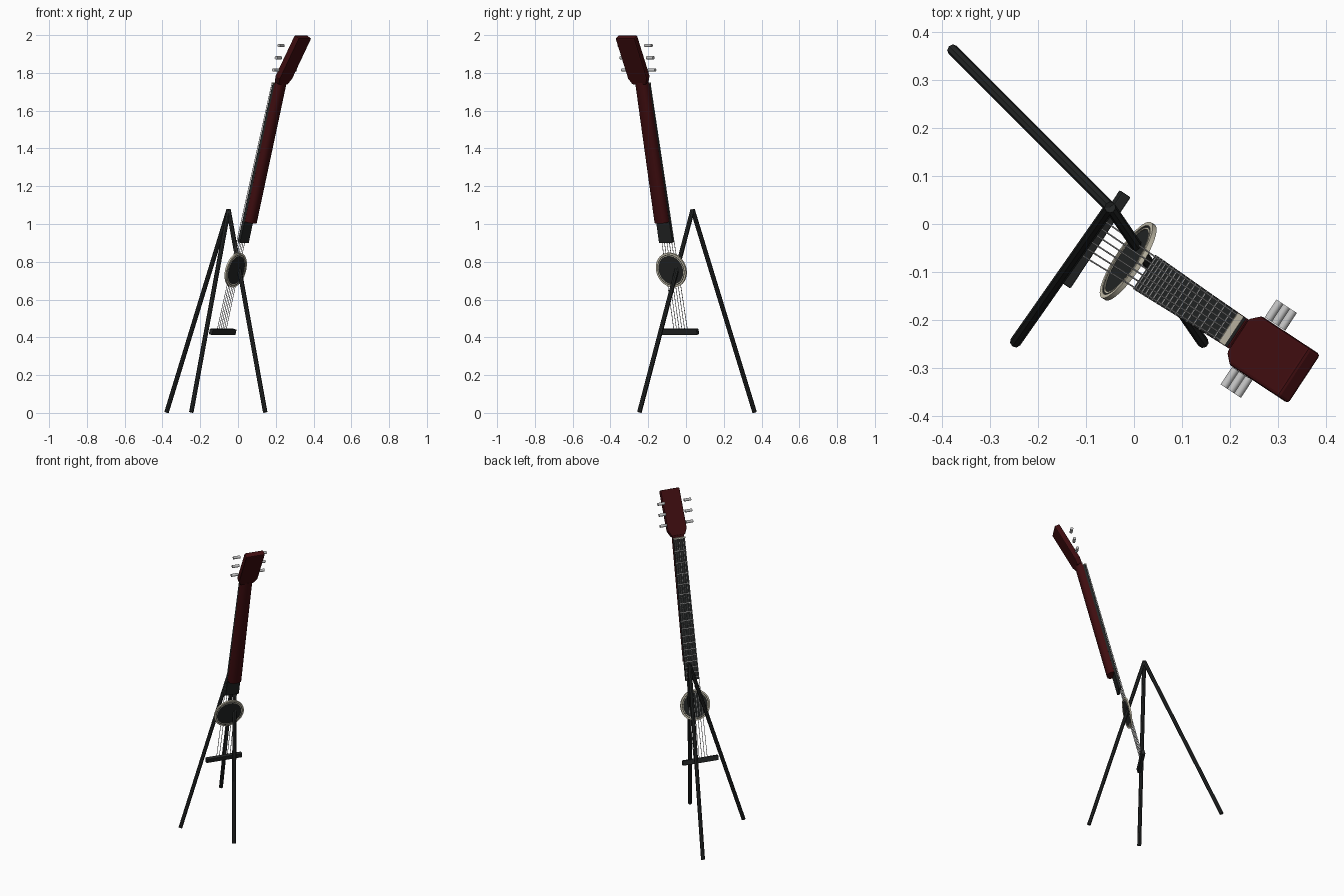
import bpy, bmesh, math
from mathutils import Vector, Matrix

if "Cube" in bpy.data.objects:
    bpy.data.objects.remove(bpy.data.objects["Cube"])


def material(name, rgb):
    m = bpy.data.materials.new(name)
    m.diffuse_color = (*rgb, 1)
    m.use_nodes = True
    m.node_tree.nodes["Principled BSDF"].inputs["Base Color"].default_value = m.diffuse_color
    return m


RED = material("dark red wood", (0.05, 0.004, 0.005))
BLACK = material("near black", (0.017, 0.019, 0.019))
CREAM = material("cream inlay", (0.60, 0.56, 0.44))
SILVER = material("silver metal", (0.55, 0.55, 0.55))


def frame(origin, tilt):
    """Leaning frame: x = across the neck, y = towards the strings, z = up the neck."""
    t = math.radians(tilt)
    ux, uy = 0.835, -0.55
    s, c = math.sin(t), math.cos(t)
    cols = [(-uy, ux, 0), (-ux * c, -uy * c, s), (ux * s, uy * s, c)]
    m = Matrix(cols).transposed().to_4x4()
    m.translation = Vector(origin)
    return m


NECK = frame((-0.013, -0.077, 0.757), 14.5)    # origin at the sound hole
HEAD = frame((0.286, -0.278, 1.868), 29.5)     # origin at headstock centre
PEGS = frame((0.260, -0.260, 1.880), 14.5)     # origin at peg rows centre


def finish(name, bm, mat, m=None, bevel=0, smooth=False):
    bmesh.ops.recalc_face_normals(bm, faces=bm.faces)
    me = bpy.data.meshes.new(name)
    bm.to_mesh(me)
    bm.free()
    me.materials.append(mat)
    ob = bpy.data.objects.new(name, me)
    bpy.context.collection.objects.link(ob)
    if m:
        ob.matrix_world = m
    if bevel:
        b = ob.modifiers.new("bevel", 'BEVEL')
        b.width, b.segments = bevel, 2
    if smooth:
        bpy.ops.object.select_all(action='DESELECT')
        ob.select_set(True)
        bpy.context.view_layer.objects.active = ob
        bpy.ops.object.shade_smooth_by_angle(angle=math.radians(40))
    return ob


def loft(name, sections, mat, m=None, bevel=0, smooth=False):
    """Bridge equal-length rings of points, capping both ends."""
    bm = bmesh.new()
    rings = [[bm.verts.new(p) for p in s] for s in sections]
    n = len(rings[0])
    for a, b in zip(rings, rings[1:]):
        for i in range(n):
            j = (i + 1) % n
            bm.faces.new((a[i], a[j], b[j], b[i]))
    bm.faces.new(rings[0][::-1])
    bm.faces.new(rings[-1])
    return finish(name, bm, mat, m, bevel, smooth)


def block(name, w0, w1, y0, y1, z0, z1, mat, m, bevel=0):
    def ring(w, z):
        return [(-w / 2, y0, z), (w / 2, y0, z), (w / 2, y1, z), (-w / 2, y1, z)]
    return loft(name, [ring(w0, z0), ring(w1, z1)], mat, m, bevel)


def rod(name, p, q, r, mat, sides=8, m=None):
    p, q = Vector(p), Vector(q)
    rot = (q - p).to_track_quat('Z', 'Y')
    circ = [rot @ Vector((r * math.cos(k * math.tau / sides),
                          r * math.sin(k * math.tau / sides), 0)) for k in range(sides)]
    return loft(name, [[p + v for v in circ], [q + v for v in circ]], mat, m, smooth=True)


def ring_plate(name, r0, r1, y0, y1, mat, m, sides=48):
    """Flat annulus facing the strings; r0 = 0 gives a disc."""
    if r0 == 0:
        secs = [[(r1 * math.cos(k * math.tau / sides), y, r1 * math.sin(k * math.tau / sides))
                 for k in range(sides)] for y in (y0, y1)]
        return loft(name, secs, mat, m)
    bm = bmesh.new()
    prof = [(r0, y0), (r1, y0), (r1, y1), (r0, y1)]
    rows = [[bm.verts.new((r * math.cos(k * math.tau / sides), y,
                           r * math.sin(k * math.tau / sides))) for r, y in prof]
            for k in range(sides)]
    for k in range(sides):
        a, b = rows[k], rows[(k + 1) % sides]
        for i in range(4):
            j = (i + 1) % 4
            bm.faces.new((a[i], a[j], b[j], b[i]))
    return finish(name, bm, mat, m, smooth=True)


# Tripod stand
apex = (-0.05, 0.035, 1.075)
for i, foot in enumerate([(-0.378, 0.363, 0.004), (-0.247, -0.246, 0.004), (0.144, -0.247, 0.004)]):
    rod(f"stand_leg_{i + 1}", foot, apex, 0.012, BLACK, 8)

# Sound hole disc and its inlaid rings
ring_plate("sound_hole", 0, 0.077, -0.005, 0.001, BLACK, NECK)
ring_plate("rosette_inner", 0.077, 0.081, -0.006, 0.003, CREAM, NECK)
ring_plate("rosette_band", 0.081, 0.085, -0.006, 0.002, BLACK, NECK)
ring_plate("rosette_outer", 0.085, 0.094, -0.006, 0.004, CREAM, NECK)

# Bridge
bridge_a, nut_a = -0.338, 1.02
block("bridge", 0.228, 0.228, -0.014, 0.008, bridge_a - 0.015, bridge_a + 0.015, BLACK, NECK, 0.003)

# Fretboard, frets and nut
end_a = 0.153
W_END, W_NUT = 0.085, 0.072
block("fretboard", W_END, W_NUT, -0.018, -0.003, end_a, nut_a, BLACK, NECK)
scale = nut_a - bridge_a
for i in range(1, 18):
    a = bridge_a + scale * 2 ** (-i / 12)
    w = W_NUT + (W_END - W_NUT) * (nut_a - a) / (nut_a - end_a)
    block(f"fret_{i}", w, w, -0.004, -0.0005, a - 0.0017, a + 0.0017, SILVER, NECK)
block("nut", W_NUT, W_NUT, -0.01, 0.005, nut_a - 0.003, nut_a + 0.004, CREAM, NECK)

# Neck with a rounded back
def neck_ring(w, z):
    prof = [(-0.5, -0.017), (-0.49, -0.034), (-0.4, -0.047), (-0.2, -0.055),
            (0.2, -0.055), (0.4, -0.047), (0.49, -0.034), (0.5, -0.017)]
    return [(x * w, y, z) for x, y in prof]
loft("neck", [neck_ring(0.082, 0.268), neck_ring(0.073, 1.035)], RED, NECK, smooth=True)

# Headstock, slightly narrower where it meets the neck
def head_ring(w, z):
    return [(-w / 2, -0.0175, z), (w / 2, -0.0175, z), (w / 2, 0.0175, z), (-w / 2, 0.0175, z)]
loft("headstock", [head_ring(0.085, -0.142), head_ring(0.122, -0.105), head_ring(0.122, 0.142)],
     RED, HEAD, 0.007)

# Tuning pegs, three each side
for side in (-1, 1):
    for k in (-1, 0, 1):
        rod(f"tuning_peg_{'left' if side < 0 else 'right'}_{k + 2}",
            (side * 0.062, 0, k * 0.067), (side * 0.106, 0, k * 0.067), 0.009, SILVER, 12, PEGS)

# Six strings
for i in range(6):
    f = i / 5 - 0.5
    rod(f"string_{i + 1}", (f * 0.086, 0.006, bridge_a), (f * 0.063, 0.004, nut_a + 0.004),
        0.0017, SILVER, 6, NECK)
